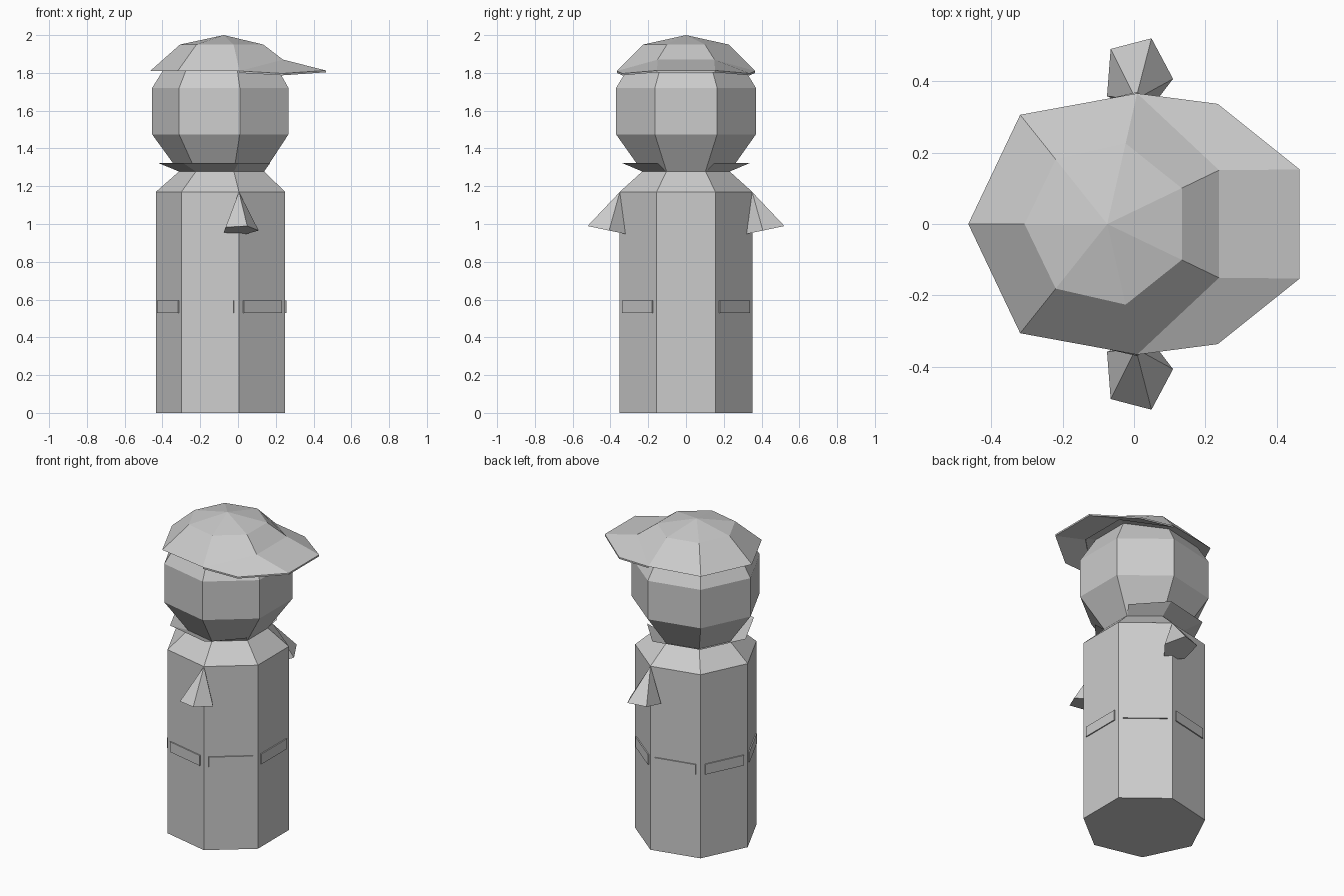
import bpy
import bmesh
from math import cos, sin, tau, pi
from mathutils import Vector

if "Cube" in bpy.data.objects:
    bpy.data.objects.remove(bpy.data.objects["Cube"])

SIDES = 7
AXIS_X = -0.075      # body axis sits behind the origin to balance the visor

grey = bpy.data.materials.new("plain_grey")
grey.use_nodes = True
grey.diffuse_color = (0.6, 0.6, 0.6, 1)
grey.node_tree.nodes["Principled BSDF"].inputs["Base Color"].default_value = (0.6, 0.6, 0.6, 1)


def point(k, r, z):
    """Corner k of a seven-sided ring; corner 0 points to -x."""
    a = pi + k * tau / SIDES
    return Vector((AXIS_X + r * cos(a), r * sin(a), z))


def build(name, verts, faces, recalc=True):
    mesh = bpy.data.meshes.new(name)
    mesh.from_pydata([tuple(v) for v in verts], [], faces)
    if recalc:
        bm = bmesh.new()
        bm.from_mesh(mesh)
        bmesh.ops.recalc_face_normals(bm, faces=bm.faces)
        bm.to_mesh(mesh)
        bm.free()
    mesh.materials.append(grey)
    obj = bpy.data.objects.new(name, mesh)
    bpy.context.collection.objects.link(obj)
    return obj


def lathe(name, profile):
    """Closed seven-sided solid from (radius, height) pairs."""
    n = SIDES
    verts = [point(k, r, z) for r, z in profile for k in range(n)]
    faces = [(i * n + k, i * n + (k + 1) % n, (i + 1) * n + (k + 1) % n, (i + 1) * n + k)
             for i in range(len(profile) - 1) for k in range(n)]
    top = (len(profile) - 1) * n
    faces += [tuple(range(n)), tuple(range(top, top + n))]
    return build(name, verts, faces)


# Body with sloping shoulders, and head
lathe("body", [(0.36, 0), (0.36, 1.17), (0.235, 1.28)])
lathe("head", [(0.235, 1.275), (0.38, 1.475), (0.38, 1.72), (0.28, 1.88)])

# Belt: one thin plate on each side of the body
for k in range(SIDES):
    a, b = point(k, 0.36, 0), point(k + 1, 0.36, 0)
    mid, along = (a + b) / 2, (b - a).normalized()
    out = Vector((along.y, -along.x, 0))
    verts = [mid + along * s * 0.128 + out * d + Vector((0, 0, z))
             for d in (-0.002, 0.007) for s, z in ((-1, 0.53), (1, 0.53), (1, 0.595), (-1, 0.595))]
    faces = [(0, 1, 2, 3), (4, 5, 6, 7)] + [(i, (i + 1) % 4, (i + 1) % 4 + 4, i + 4) for i in range(4)]
    build(f"belt_plate_{k + 1}", verts, faces)

# Flared collar, open at the +x side
inner = [point(k, 0.235, 1.277) for k in (-3, -2, -1, 0, 1, 2, 3)]
outer = [point(k, 0.345, 1.322) for k in (-2, -1, 0, 1, 2)]
outer = [Vector((0.17, 0.15, 1.322))] + outer + [Vector((0.17, -0.15, 1.322))]
build("collar", inner + outer,
      [(i, i + 1, i + 8, i + 7) for i in range(6)], recalc=False)

# Arms: small five-sided cones hanging from the shoulders
for name, side in (("front_arm", -1), ("back_arm", 1)):
    verts = [Vector((0.005, side * 0.35, 1.17))]
    for i in range(5):
        a = 1.17 + i * tau / 5
        y = 0.417 + 0.113 * sin(a)
        verts.append(Vector((0.01 + 0.1 * cos(a), side * y, 0.945 + 0.21 * (y - 0.31))))
    build(name, verts, [(0, i + 1, (i + 1) % 5 + 1) for i in range(5)] + [(1, 2, 3, 4, 5)])

# Cap: crown whose rim lifts at the front corners
rim_radius = (0.39, 0.392, 0.376, 0.348, 0.348, 0.376, 0.392)
rim = [point(k, r, 1.87 if k in (3, 4) else 1.81) for k, r in enumerate(rim_radius)]
ring = [point(k, 0.232, 1.95) for k in range(SIDES)]
crown = rim + ring + [Vector((AXIS_X, 0, 2.0)), Vector((AXIS_X, 0, 1.86))]
faces = []
for k in range(SIDES):
    n = (k + 1) % SIDES
    faces += [(k, n, n + 7, k + 7), (k + 7, n + 7, 14), (n, k, 15)]
build("cap_crown", crown, faces)

# Visor: a thin bent sheet around the front of the crown
top = [rim[2], Vector((0.235, -0.337, 1.797)), Vector((0.465, -0.153, 1.813)),
       Vector((0.465, 0.153, 1.813)), Vector((0.235, 0.337, 1.797)), rim[5], rim[4], rim[3]]
low = [v - Vector((0, 0, 0.01)) for v in top]
sheet = [(0, 1, 2, 7), (7, 2, 3, 6), (6, 3, 4, 5)]
edges = [(i, (i + 1) % 8, (i + 1) % 8 + 8, i + 8) for i in range(8)]
build("cap_visor", top + low, sheet + [tuple(i + 8 for i in f) for f in sheet] + edges)
